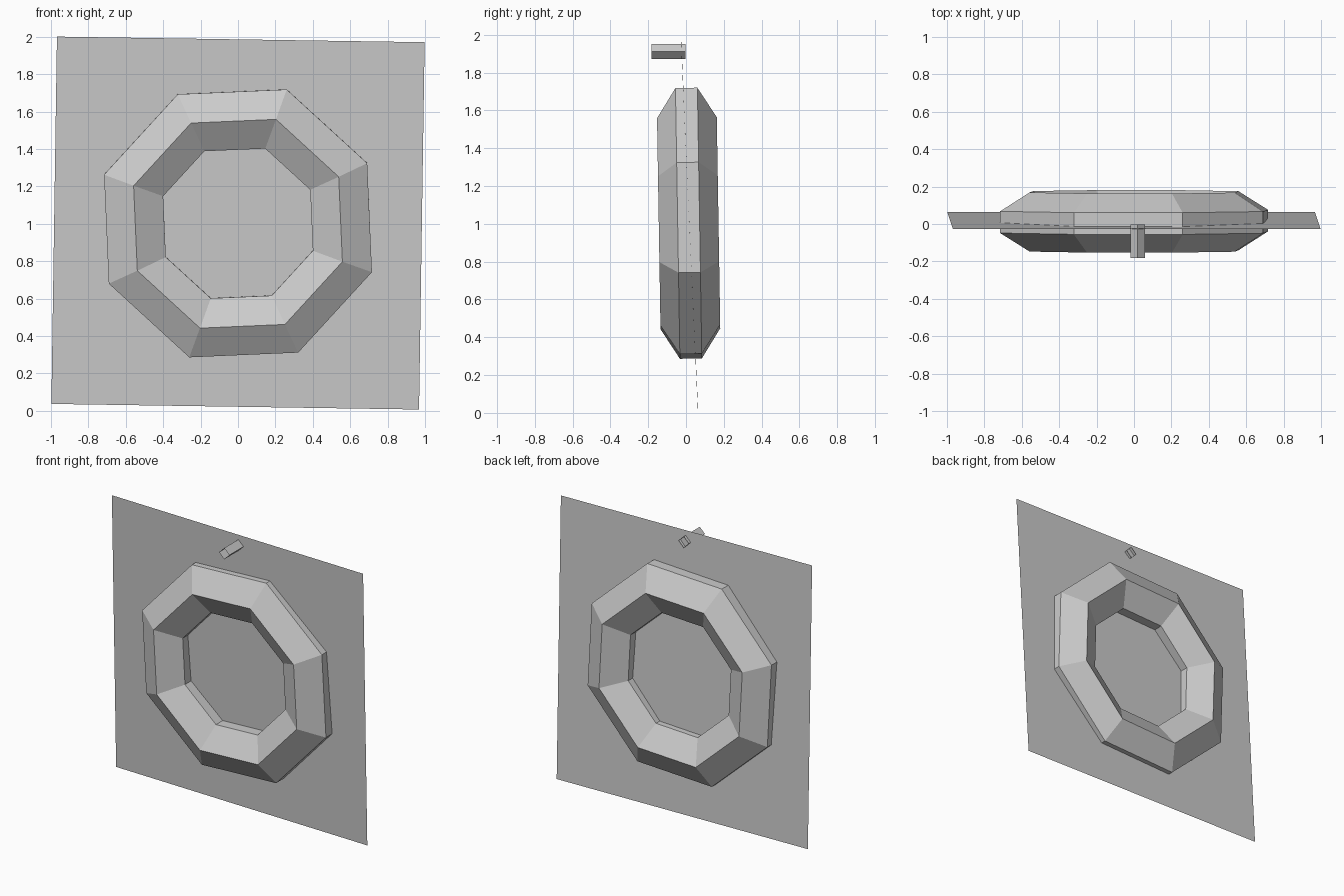
import bpy, bmesh, math
from mathutils import Matrix

if "Cube" in bpy.data.objects:
    bpy.data.objects.remove(bpy.data.objects["Cube"])

grey = bpy.data.materials.new("plain grey")
grey.diffuse_color = (0.6, 0.6, 0.6, 1)
grey.use_nodes = True
grey.node_tree.nodes["Principled BSDF"].inputs["Base Color"].default_value = grey.diffuse_color


def finish(name, bm, matrix):
    bmesh.ops.recalc_face_normals(bm, faces=bm.faces)
    bm.transform(matrix)
    mesh = bpy.data.meshes.new(name)
    bm.to_mesh(mesh)
    bm.free()
    mesh.materials.append(grey)
    ob = bpy.data.objects.new(name, mesh)
    bpy.context.collection.objects.link(ob)
    return ob


def lathe_y(bm, profile, sides, start, closed):
    """Sweep (radius, y) points around the y axis."""
    rings = []
    for i in range(sides):
        a = start + math.tau * i / sides
        rings.append([bm.verts.new((r * math.cos(a), y, r * math.sin(a))) for r, y in profile])
    n = len(profile)
    for i in range(sides):
        p, q = rings[i], rings[(i + 1) % sides]
        for j in range(n if closed else n - 1):
            k = (j + 1) % n
            bm.faces.new((p[j], p[k], q[k], q[j]))


# Thin square backing sheet, slightly rolled and leaning forward
bm = bmesh.new()
h = 0.983
bm.faces.new([bm.verts.new((x, 0, z)) for x, z in ((-h, -h), (h, -h), (h, h), (-h, h))])
finish("backing_sheet", bm,
       Matrix.Translation((0, 0.018, 1.004))
       @ Matrix.Rotation(0.0152, 4, 'Y') @ Matrix.Rotation(0.0457, 4, 'X'))

# Eight-sided ring with a six-sided section
bm = bmesh.new()
R, w, d, e = 0.594, 0.168, 0.158, 0.058
section = [(R + w, -e), (R + w, e), (R, d), (R - w, e), (R - w, -e), (R, -d)]
lathe_y(bm, section, 8, math.radians(25), True)
finish("octagonal_ring", bm,
       Matrix.Translation((0, 0.014, 1.003)) @ Matrix.Rotation(0.0165, 4, 'X'))

# Small four-sided open peg near the top edge
bm = bmesh.new()
lathe_y(bm, [(0.04, -0.09), (0.04, 0.09)], 4, 0, False)
finish("hanging_peg", bm, Matrix.Translation((0.02, -0.093, 1.911)))
